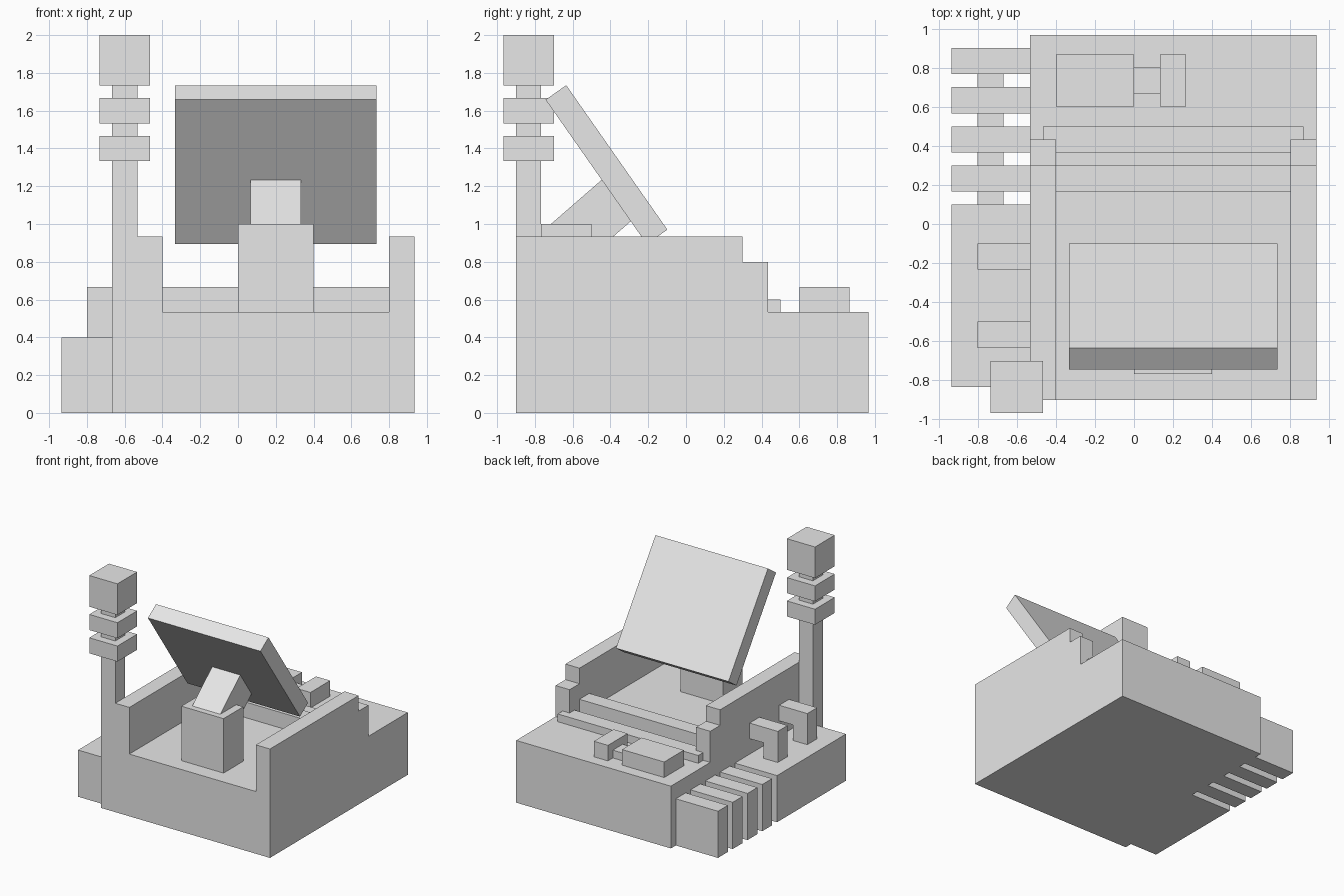
import bpy, bmesh, math
from mathutils import Matrix, Vector

if "Cube" in bpy.data.objects:
    bpy.data.objects.remove(bpy.data.objects["Cube"])

U = 1 / 15  # model grid: 30 units tall

grey = bpy.data.materials.new("light_grey")
grey.diffuse_color = (0.8, 0.8, 0.8, 1)
grey.use_nodes = True
grey.node_tree.nodes["Principled BSDF"].inputs["Base Color"].default_value = grey.diffuse_color


def add_object(name, bm):
    bmesh.ops.recalc_face_normals(bm, faces=bm.faces)
    mesh = bpy.data.meshes.new(name)
    bm.to_mesh(mesh)
    bm.free()
    mesh.materials.append(grey)
    ob = bpy.data.objects.new(name, mesh)
    bpy.context.collection.objects.link(ob)
    return ob


def box(name, x, y, z):
    """Box from (min, max) ranges in grid units."""
    bm = bmesh.new()
    size = [(r[1] - r[0]) * U for r in (x, y, z)]
    mid = [(r[0] + r[1]) / 2 * U for r in (x, y, z)]
    bmesh.ops.create_cube(bm, size=1, matrix=Matrix.Translation(mid) @ Matrix.Diagonal((*size, 1)))
    return add_object(name, bm)


def tilted_box(name, size, centre, angle):
    """Box with real-unit size, turned about the x axis."""
    bm = bmesh.new()
    m = Matrix.Translation(centre) @ Matrix.Rotation(math.radians(angle), 4, 'X')
    bmesh.ops.create_cube(bm, size=1, matrix=m @ Matrix.Diagonal((*size, 1)))
    return add_object(name, bm)


def prism(name, points, axis, start, end):
    """Extrude a (horizontal, z) profile along x or y, in grid units."""
    bm = bmesh.new()

    def place(h, z):
        return Vector((start, h, z) if axis == 'x' else (h, start, z)) * U

    face = bm.faces.new([bm.verts.new(place(*p)) for p in points])
    out = bmesh.ops.extrude_face_region(bm, geom=[face])
    move = Vector((1, 0, 0) if axis == 'x' else (0, 1, 0)) * (end - start) * U
    bmesh.ops.translate(bm, vec=move, verts=[v for v in out['geom'] if isinstance(v, bmesh.types.BMVert)])
    return add_object(name, bm)


# Base and stepped side walls
box("base", (-8, 14), (-13.5, 14.5), (0, 8))
wall = [(-13.5, 8), (6.5, 8), (6.5, 12), (4.5, 12), (4.5, 14), (-13.5, 14)]
prism("left_wall", wall, 'x', -8, -6)
prism("right_wall", wall, 'x', 12, 14)

# Ledges and small boxes at the back
box("low_ledge", (-7, 13), (5.5, 7.5), (8, 9))
box("high_ledge", (-6, 12), (2.5, 4.5), (8, 10))
box("wide_pod", (-6, 0), (9, 13), (8, 10))
box("pod_link", (0, 2), (10, 12), (8, 9))
box("narrow_pod", (2, 4), (9, 13), (8, 10))

# Side unit with cooling fins on a central core
box("side_block", (-14, -8), (-12.5, 1.5), (0, 6))
box("fin_core", (-12, -10), (1.5, 11.5), (2, 4))
for i in range(4):
    y = 2.5 + 3 * i
    box(f"cooling_fin_{i + 1}", (-14, -8), (y, y + 2), (0, 6))

# Bent pipes from the wall down to the side unit
elbow = [(-12, 6), (-10, 6), (-10, 8), (-8, 8), (-8, 10), (-12, 10)]
for i, y in enumerate((-9.5, -3.5)):
    prism(f"side_pipe_{i + 1}", elbow, 'y', y, y + 2)

# Mast with collars and a cap
box("mast", (-10, -8), (-13.5, -11.5), (0, 26))
for name, z in (("lower_collar", (20, 22)), ("upper_collar", (23, 25)), ("mast_cap", (26, 30))):
    box(name, (-11, -7), (-14.5, -10.5), z)

# Tilted panel on its stand
box("panel_stand", (0, 6), (-11.5, -7.5), (8, 15))
tilted_box("panel_arm", (4 * U, 0.45, 4 * U), (0.2, -0.483, 1.025), 41)
tilted_box("panel", (16 * U, 2 * U, 14 * U), (0.2, -0.421, 1.314), 35)
